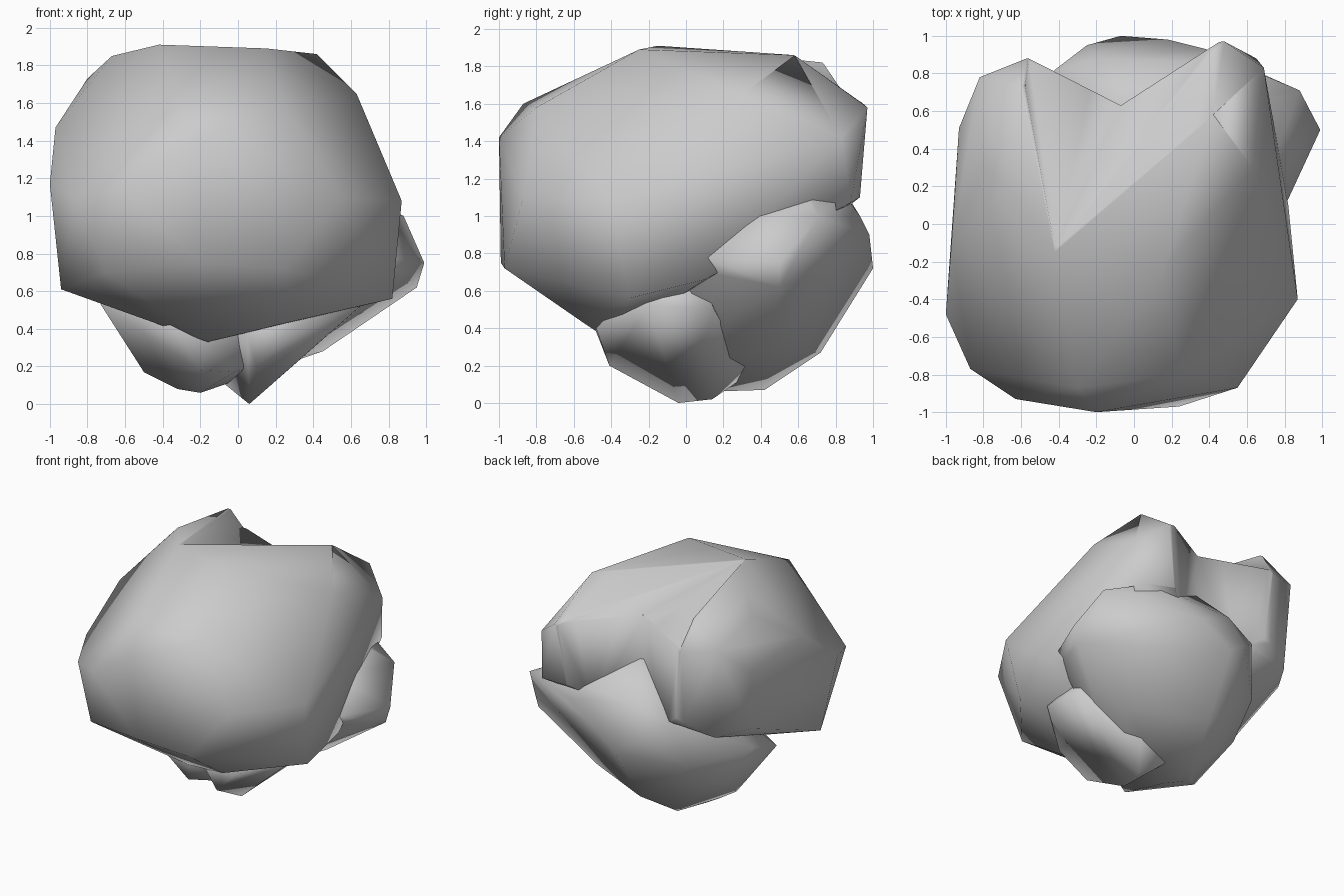
import bpy, bmesh


def hull(name, points):
    """Smooth-shaded rock made from the convex hull of a few key corners."""
    bm = bmesh.new()
    for p in points:
        bm.verts.new(p)
    res = bmesh.ops.convex_hull(bm, input=bm.verts)
    bad = {g for g in res["geom_interior"] + res["geom_unused"]
           if isinstance(g, bmesh.types.BMVert)}
    bmesh.ops.delete(bm, geom=list(bad), context='VERTS')
    bmesh.ops.recalc_face_normals(bm, faces=bm.faces)
    for f in bm.faces:
        f.smooth = True
    me = bpy.data.meshes.new(name)
    bm.to_mesh(me)
    bm.free()
    ob = bpy.data.objects.new(name, me)
    bpy.context.collection.objects.link(ob)
    return ob


def carve(target, cutter):
    """Subtract a helper shape, then discard it."""
    cutter.hide_render = True
    mod = target.modifiers.new("carve", 'BOOLEAN')
    mod.operation = 'DIFFERENCE'
    mod.solver = 'EXACT'
    mod.object = cutter
    deps = bpy.context.evaluated_depsgraph_get()
    target.data = bpy.data.meshes.new_from_object(target.evaluated_get(deps))
    target.modifiers.clear()
    bpy.data.objects.remove(cutter)
    for p in target.data.polygons:
        p.use_smooth = True


# large upper boulder
upper = hull("upper_boulder", [
    (-.42, -.15, 1.91), (.15, -.25, 1.89), (.42, .58, 1.86), (-.67, .2, 1.85), (-.6, .73, 1.82),
    (-.8, .3, 1.73), (.63, .3, 1.65), (-.3, -.87, 1.6), (.25, -.8, 1.58),
    (-.97, -.1, 1.47), (-1, -.48, 1.17), (-.87, -.77, 1.1), (-.63, -.93, 1.15),
    (-.2, -1, 1.42), (.24, -.97, .72), (.55, -.87, 1.1), (.87, -.4, 1.08),
    (-.2, -.99, .75), (-.7, -.85, .7), (-.94, -.35, .61), (.82, -.3, .56),
    (.25, -.55, .43), (-.16, -.4, .33), (-.4, -.6, .5), (.82, .1, .66),
    (.48, .97, 1.58), (.69, .83, 1.42), (.65, .88, 1.07), (.4, .93, 1.1),
    (-.57, .88, 1.6), (-.82, .78, 1.64), (-.57, .85, 1.03), (-.78, .75, .93),
    (-.93, .51, .95), (-.93, .51, 1.4)])

# vertical notch between the rear lobes, and the sloping valley above it
carve(upper, hull("notch_cutter", [(x, y, z) for z in (-.5, 2.5) for x, y in
                                   ((-.07, .63), (.48, .985), (.48, 1.6),
                                    (-.57, .885), (-.57, 1.6))]))
carve(upper, hull("valley_cutter", [
    (-.07, .625, 1.67), (.42, .57, 1.865), (-.42, -.14, 1.915), (-.58, .72, 1.83),
    (-.56, .89, 1.62), (.47, .98, 1.6), (0, 1.8, 1.72), (0, .5, 3)]))

# rear boulder leaning out to the right, tucked under the upper one
hull("rear_boulder", [
    (-.73, -.1, .53), (-.7, .15, .6), (-.5, .08, .17), (-.32, .2, .08), (-.22, .42, .07),
    (-.2, .1, .06), (-.2, -.34, .18), (-.36, -.44, .42), (-.02, -.22, .17), (-.16, -.38, .33),
    (-.1, .72, .27), (.45, .47, .28), (-.4, .17, .12), (-.6, .4, .42), (-.52, .7, .6),
    (.95, .5, .62), (.99, .5, .75), (.88, .71, 1.0), (.8, .09, .78), (.77, .1, .7),
    (.72, .27, 1.0), (.62, .62, 1.12), (.55, .85, 1.11), (.38, .93, 1.0), (.18, .98, .9),
    (-.07, 1, .72), (-.25, .95, .85), (-.42, .82, .98), (-.15, .88, 1.08), (0, .54, 1.43)])

# small base stone
hull("base_stone", [
    (.06, -.04, 0), (.07, .14, .02), (-.1, .3, .13), (.2, .32, .2), (.65, -.2, .52),
    (.63, .15, .5), (.3, -.48, .4), (.1, -.41, .2), (.05, -.48, .38),
    (.3, -.3, .6), (.55, .08, .68), (-.15, .1, .5)])
